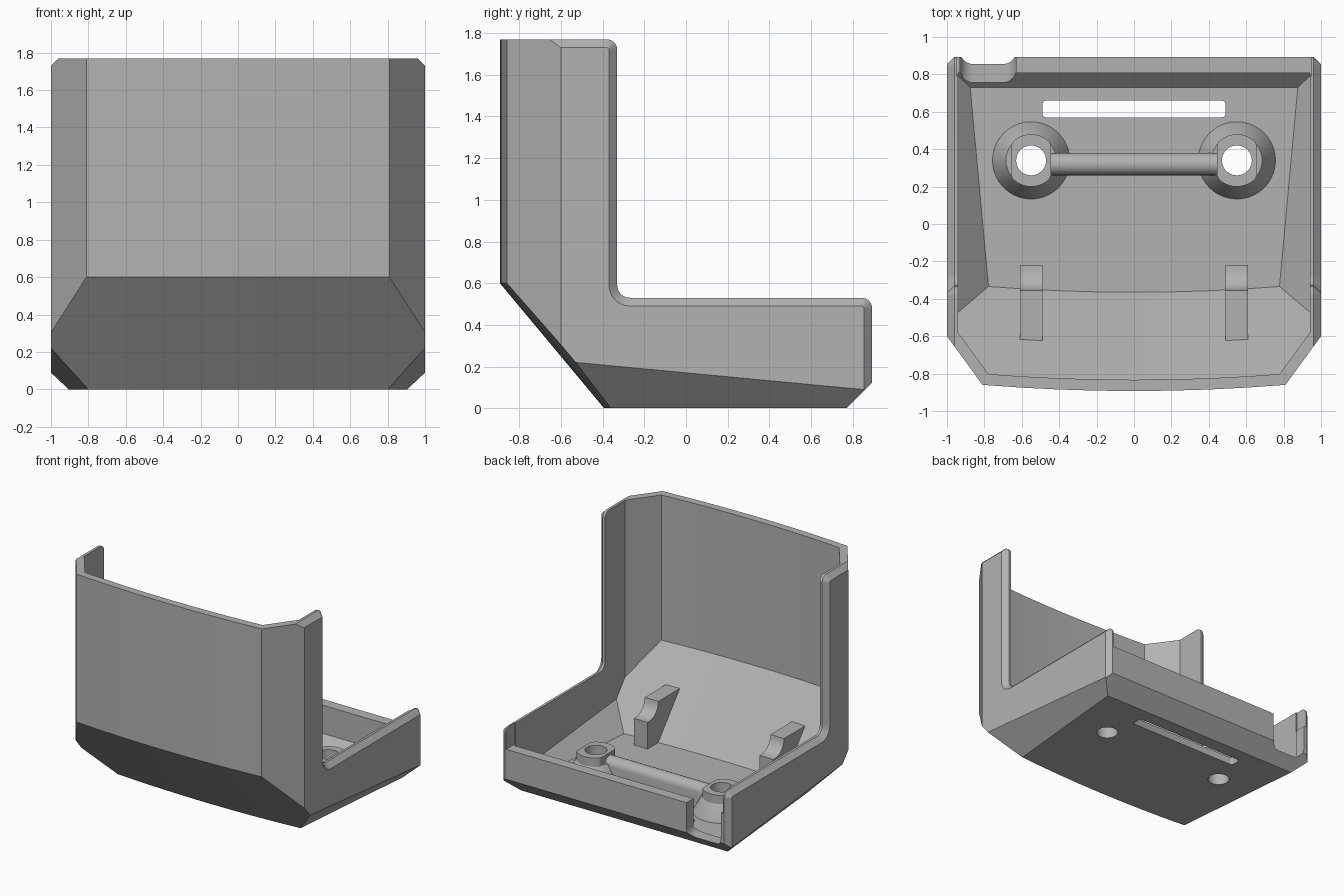
import bpy, bmesh
from math import sin, cos, pi, radians
from mathutils import Vector

cube = bpy.data.objects.get("Cube")
if cube:
    bpy.data.objects.remove(cube, do_unlink=True)

grey = bpy.data.materials.new("light_grey")
grey.use_nodes = True
grey.diffuse_color = (0.45, 0.45, 0.45, 1)
grey.node_tree.nodes["Principled BSDF"].inputs["Base Color"].default_value = (0.45, 0.45, 0.45, 1)


def finish(name, bm):
    bmesh.ops.recalc_face_normals(bm, faces=bm.faces)
    mesh = bpy.data.meshes.new(name)
    bm.to_mesh(mesh)
    bm.free()
    mesh.materials.append(grey)
    obj = bpy.data.objects.new(name, mesh)
    bpy.context.collection.objects.link(obj)
    return obj


def arc(cx, cy, r, start, end, steps=6):
    angles = [radians(start + (end - start) * i / steps) for i in range(steps + 1)]
    return [(cx + r * cos(a), cy + r * sin(a)) for a in angles]


def loft(name, rings):
    """Closed solid through rings of equal point count."""
    bm = bmesh.new()
    loops = [[bm.verts.new(p) for p in ring] for ring in rings]
    n = len(loops[0])
    for a, b in zip(loops, loops[1:]):
        for i in range(n):
            j = (i + 1) % n
            bm.faces.new((a[i], a[j], b[j], b[i]))
    bm.faces.new(loops[0])
    bm.faces.new(loops[-1])
    return finish(name, bm)


def along_x(name, profile, x0, x1):
    return loft(name, [[(x, y, z) for y, z in profile] for x in (x0, x1)])


def along_y(name, profile, y0, y1):
    return loft(name, [[(x, y, z) for x, z in profile] for y in (y0, y1)])


def along_z(name, profile, z0, z1):
    return loft(name, [[(x, y, z) for x, y in profile] for z in (z0, z1)])


def rect(a0, a1, b0, b1):
    return [(a0, b0), (a1, b0), (a1, b1), (a0, b1)]


def boolean(obj, other, operation="DIFFERENCE"):
    mod = obj.modifiers.new("bool", "BOOLEAN")
    mod.operation, mod.solver, mod.object = operation, "EXACT", other
    bpy.context.view_layer.update()
    bpy.context.view_layer.objects.active = obj
    bpy.ops.object.modifier_apply(modifier=mod.name)
    bpy.data.objects.remove(other, do_unlink=True)


# Shell planes: three points each, and wall thickness (None = outside only)
planes = [
    (((0, 0, 0), (1, 0, 0), (0, 1, 0)), 0.06),
    (((0, 0, 1.77), (1, 0, 1.77), (0, 1, 1.77)), None),
    (((0, 0.893, 0), (1, 0.893, 0), (0, 0.893, 1)), 0.085),
    (((0, 0.77, 0), (1, 0.77, 0), (0, 0.893, 0.123)), 0.07),
]
for s in (1, -1):
    planes += [
        (((s, 0, 0), (s, 1, 0), (s, 0, 1)), 0.06),
        (((s, -0.6, 0), (s * 0.81, -0.86, 0), (s, -0.6, 1)), 0.06),
        (((s, -0.53, 0.22), (s, 0.85, 0.09), (s * 0.8, -0.37, 0)), 0.06),
        (((s, 0, 1.73), (s, 1, 1.73), (s * 0.96, 0, 1.77)), None),
        (((s, 0.853, 0), (s, 0.853, 1), (s * 0.96, 0.893, 0)), None),
    ]

# Gently bowed front wall and the slope below it
xs = [-0.81 + 1.62 * i / 8 for i in range(9)]
bow = [(x, -0.893 + 0.033 * (x / 0.81) ** 2) for x in xs]
for lower in (False, True):
    for (xa, ya), (xb, yb) in zip(bow, bow[1:]):
        third = (xa, ya + 0.5, 0) if lower else (xa, ya, 1)
        planes.append((((xa, ya, 0.6), (xb, yb, 0.6), third), 0.06))


def clipped_solid(name, inner):
    """Convex solid left after slicing a block by every plane."""
    bm = bmesh.new()
    bmesh.ops.create_cube(bm, size=5)
    for points, wall in planes:
        if inner and wall is None:
            continue
        p, q, r = map(Vector, points)
        n = (q - p).cross(r - p).normalized()
        if n.dot(p - Vector((0, 0, 0.8))) < 0:
            n.negate()
        if inner:
            p = p - n * wall
        bmesh.ops.bisect_plane(bm, geom=bm.verts[:] + bm.edges[:] + bm.faces[:], dist=1e-5,
                               plane_co=p, plane_no=n, clear_outer=True)
        bmesh.ops.remove_doubles(bm, verts=bm.verts, dist=1e-5)
        rim = [e for e in bm.edges if e.is_boundary]
        if rim:
            bmesh.ops.holes_fill(bm, edges=rim, sides=0)
    return finish(name, bm)


shell = clipped_solid("shell", False)
boolean(shell, clipped_solid("cavity", True))


# L-shaped opening with a chamfer flaring through the side walls
def opening(o):
    return ([(-0.38, 2)] + arc(-0.38, 1.72, 0.05 - o, 90, 0)
            + arc(-0.27, 0.59, 0.06 + o, 180, 270)
            + arc(0.843, 0.48, 0.05 - o, 90, 0) + [(1.2, 0.48), (1.2, 2)])


boolean(shell, loft("opening", [[(x, y, z) for y, z in opening(o)]
        for x, o in ((-1.005, 0.045), (-0.96, 0), (0.96, 0), (1.005, 0.045))]))

# Lower back wall, rounded cable notch and floor slot
boolean(shell, along_y("back_cut", rect(-0.95, 0.95, 0.36, 1), 0.79, 1.1))
notch = arc(-0.86, 0.155, 0.07, 180, 270) + arc(-0.70, 0.155, 0.07, 270, 360) + [(-0.63, 1), (-0.93, 1)]
boolean(shell, along_y("notch_cut", notch, 0.72, 1.1))
slot = [p for cx, cy, a in ((0.47, 0.64, 0), (-0.47, 0.64, 90), (-0.47, 0.59, 180), (0.47, 0.59, 270))
        for p in arc(cx, cy, 0.02, a, a + 90, 3)]
boolean(shell, along_z("slot_cut", slot, -0.1, 0.2))


# Screw posts: flared base with a flat-sided head
def circle(cx, r, z, limit=1):
    return [(cx + max(-limit, min(limit, r * cos(a))), 0.34 + r * sin(a), z)
            for a in (2 * pi * i / 40 for i in range(40))]


parts = [shell]
for side, s in (("left", 1), ("right", -1)):
    cx = s * 0.55

    def hole():
        return loft("hole", [circle(cx, 0.08, -0.1), circle(cx, 0.08, 0.5)])

    boolean(shell, hole())
    post = loft(side + "_post", [circle(cx, 0.21, 0.05), circle(cx, 0.2, 0.08), circle(cx, 0.135, 0.19)])
    boolean(post, loft("head", [circle(cx, 0.14, 0.16, 0.105), circle(cx, 0.14, 0.25, 0.105)]), "UNION")
    boolean(post, hole())

    # Support hook with a concave seat
    hook = ([(-0.22, 0.04), (-0.22, 0.27)] + arc(-0.24, 0.385, 0.115, 270, 180)
            + [(-0.66, 0.385), (-0.37, 0.04)])
    parts += [post, along_x(side + "_hook", hook, cx - 0.06, cx + 0.06)]

# Round-topped rib joining the posts
rib = [(0.26, 0.05), (0.38, 0.05)] + arc(0.32, 0.17, 0.06, 0, 180, 10)
parts.append(along_x("cross_rib", rib, -0.462, 0.462))

bpy.ops.object.select_all(action="DESELECT")
for obj in parts:
    obj.select_set(True)
bpy.context.view_layer.objects.active = shell
bpy.ops.object.shade_smooth_by_angle(angle=radians(25))
